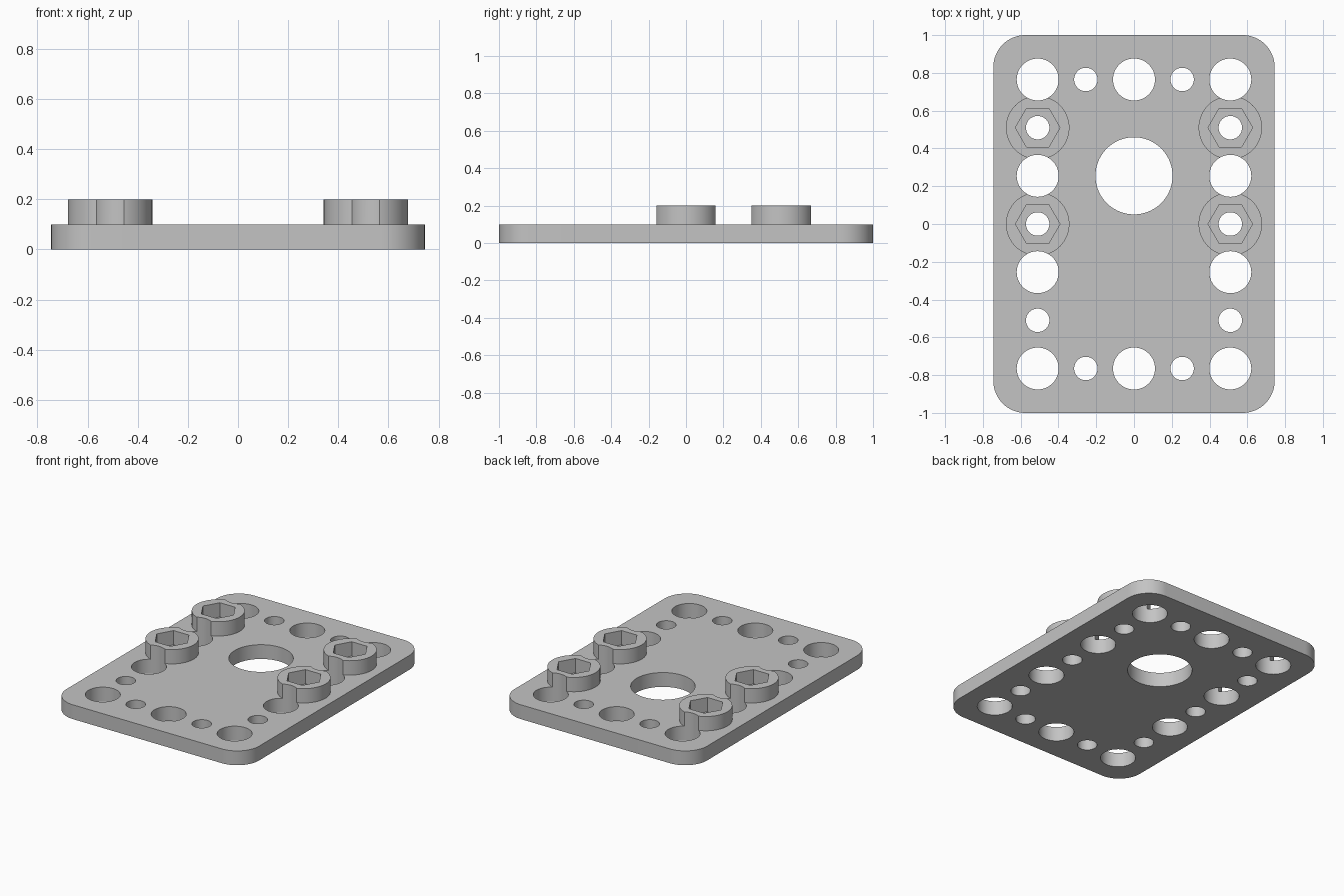
import bpy
import bmesh
import math

default = bpy.data.objects.get("Cube")
if default:
    bpy.data.objects.remove(default, do_unlink=True)

PITCH = 0.255          # hole grid spacing
THICK = 0.1            # plate thickness
TOP = 0.2              # top of the nut bosses

grey = bpy.data.materials.new("light_grey")
grey.use_nodes = True
colour = (0.55, 0.55, 0.55, 1)
grey.diffuse_color = colour
grey.node_tree.nodes["Principled BSDF"].inputs["Base Color"].default_value = colour


def prism(bm, outline, z0, z1):
    """Extrude a closed counter-clockwise outline from z0 to z1."""
    low = [bm.verts.new((x, y, z0)) for x, y in outline]
    high = [bm.verts.new((x, y, z1)) for x, y in outline]
    bm.faces.new(low[::-1])
    bm.faces.new(high)
    n = len(outline)
    for i in range(n):
        j = (i + 1) % n
        bm.faces.new((low[i], low[j], high[j], high[i]))


def circle(x, y, r, sides=64):
    return [(x + r * math.cos(math.tau * i / sides),
             y + r * math.sin(math.tau * i / sides)) for i in range(sides)]


def rounded_rectangle(hx, hy, r, steps=16):
    points = []
    for k, (sx, sy) in enumerate(((1, 1), (-1, 1), (-1, -1), (1, -1))):
        for i in range(steps + 1):
            a = math.pi / 2 * (k + i / steps)
            points.append((sx * (hx - r) + r * math.cos(a),
                           sy * (hy - r) + r * math.sin(a)))
    return points


def solid(name, outlines, z0, z1):
    bm = bmesh.new()
    for outline in outlines:
        prism(bm, outline, z0, z1)
    mesh = bpy.data.meshes.new(name)
    bm.to_mesh(mesh)
    bm.free()
    mesh.materials.append(grey)
    obj = bpy.data.objects.new(name, mesh)
    bpy.context.collection.objects.link(obj)
    return obj


# Hole positions in grid steps
large = [(x, y) for x in (-2, 2) for y in (-3, -1, 1, 3)] + [(0, 3), (0, -3)]
nuts = [(x, y) for x in (-2, 2) for y in (0, 2)]
small = nuts + [(-2, -2), (2, -2)] + [(x, y) for x in (-1, 1) for y in (-3, 3)]


def rings(cells, r, sides=64):
    return [circle(x * PITCH, y * PITCH, r, sides) for x, y in cells]


# Plate, raised bosses and the cutters for round holes and hexagonal pockets
plate = solid("mounting_plate", [rounded_rectangle(0.745, 1.0, 0.17)], 0, THICK)
bosses = solid("nut_bosses", rings(nuts, 0.168), THICK / 2, TOP)
holes = solid("hole_cutter", rings(large, 0.111) + rings(small, 0.062)
              + [circle(0, PITCH, 0.204, 96)], -0.1, 0.4)
pockets = solid("pocket_cutter", rings(nuts, 0.118, 6), THICK, 0.4)

for helper, operation in ((bosses, 'UNION'), (holes, 'DIFFERENCE'), (pockets, 'DIFFERENCE')):
    mod = plate.modifiers.new(helper.name, 'BOOLEAN')
    mod.object = helper
    mod.operation = operation
    mod.solver = 'EXACT'

# Bake the result and drop the helpers
bpy.context.view_layer.update()
evaluated = plate.evaluated_get(bpy.context.evaluated_depsgraph_get())
result = bpy.data.meshes.new_from_object(evaluated)
plate.modifiers.clear()
plate.data = result
result.materials.clear()
result.materials.append(grey)
for face in result.polygons:
    face.material_index = 0
for helper in (bosses, holes, pockets):
    bpy.data.objects.remove(helper, do_unlink=True)

# Smooth round walls, crisp rims
bpy.ops.object.select_all(action='DESELECT')
plate.select_set(True)
bpy.context.view_layer.objects.active = plate
bpy.ops.object.shade_smooth_by_angle(angle=math.radians(30))
